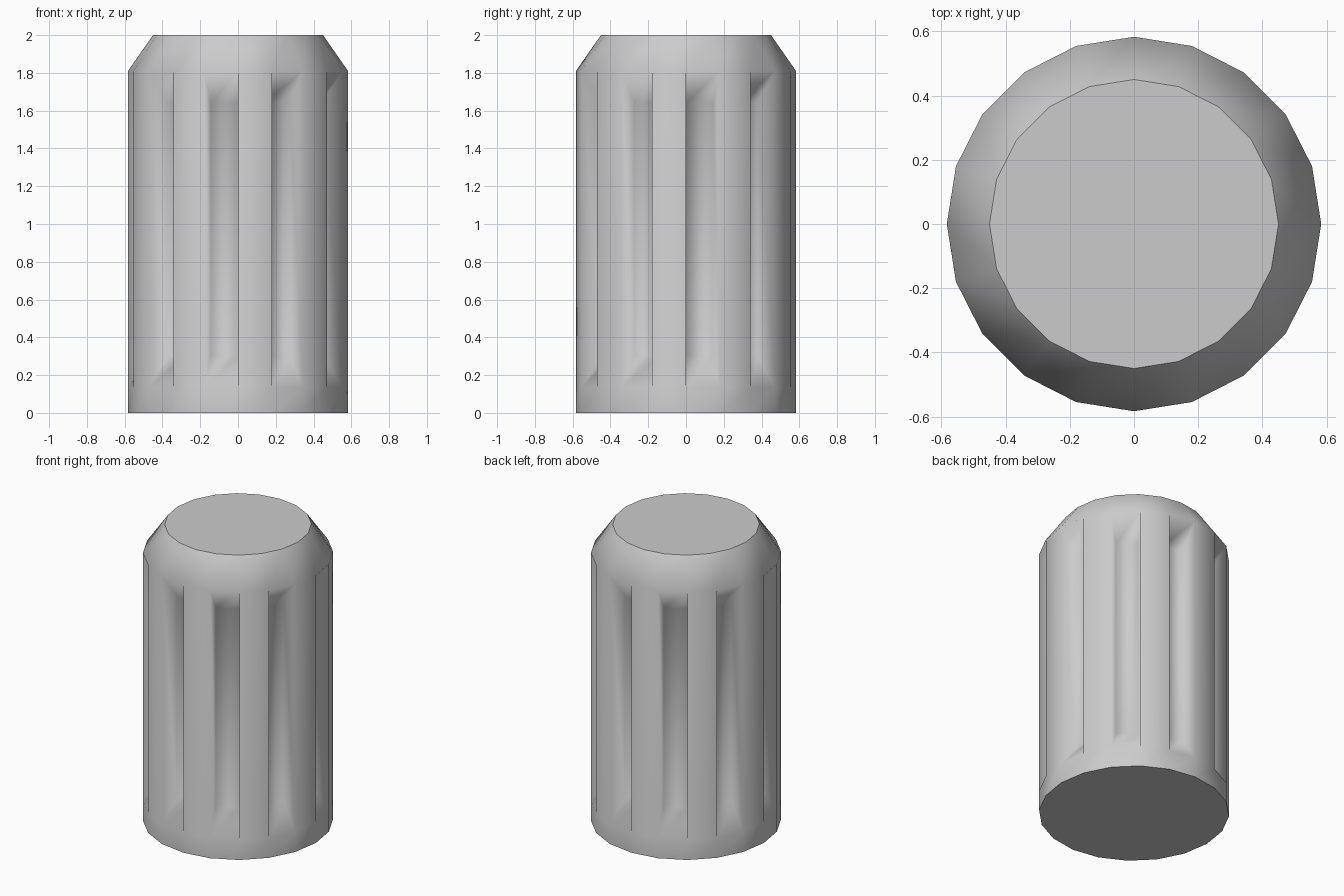
import bpy, bmesh
from math import cos, sin, tau

if "Cube" in bpy.data.objects:
    bpy.data.objects.remove(bpy.data.objects["Cube"])

SIDES = 20
PROFILE = [(0.583, 0.0), (0.583, 0.135), (0.583, 1.81), (0.45, 2.0)]  # radius, height
DEPTH, SHRINK = 0.115, 0.8

bm = bmesh.new()

# Chamfered body built from stacked rings
rings = [[bm.verts.new((r * cos(tau * i / SIDES), r * sin(tau * i / SIDES), z))
          for i in range(SIDES)] for r, z in PROFILE]
grooves = []
for level, (low, high) in enumerate(zip(rings, rings[1:])):
    for i in range(SIDES):
        j = (i + 1) % SIDES
        face = bm.faces.new((low[i], low[j], high[j], high[i]))
        if level == 1 and i % 2 == 0:
            grooves.append(face)
caps = [bm.faces.new(rings[0][::-1]), bm.faces.new(rings[-1])]

# Grip grooves: every second side panel sunk inward with a smaller floor
bm.normal_update()
for face in grooves:
    centre, normal = face.calc_center_median(), face.normal.copy()
    outer = list(face.verts)
    inner = [bm.verts.new(centre + (v.co - centre) * SHRINK - normal * DEPTH)
             for v in outer]
    bm.faces.remove(face)
    bm.faces.new(inner)
    for k in range(4):
        n = (k + 1) % 4
        bm.faces.new((outer[k], outer[n], inner[n], inner[k]))

# Smooth sides, crisp cap rims
for face in bm.faces:
    face.smooth = True
for cap in caps:
    for edge in cap.edges:
        edge.smooth = False

mesh = bpy.data.meshes.new("grooved_cap")
bm.to_mesh(mesh)
bm.free()
bpy.context.collection.objects.link(bpy.data.objects.new("grooved_cap", mesh))
